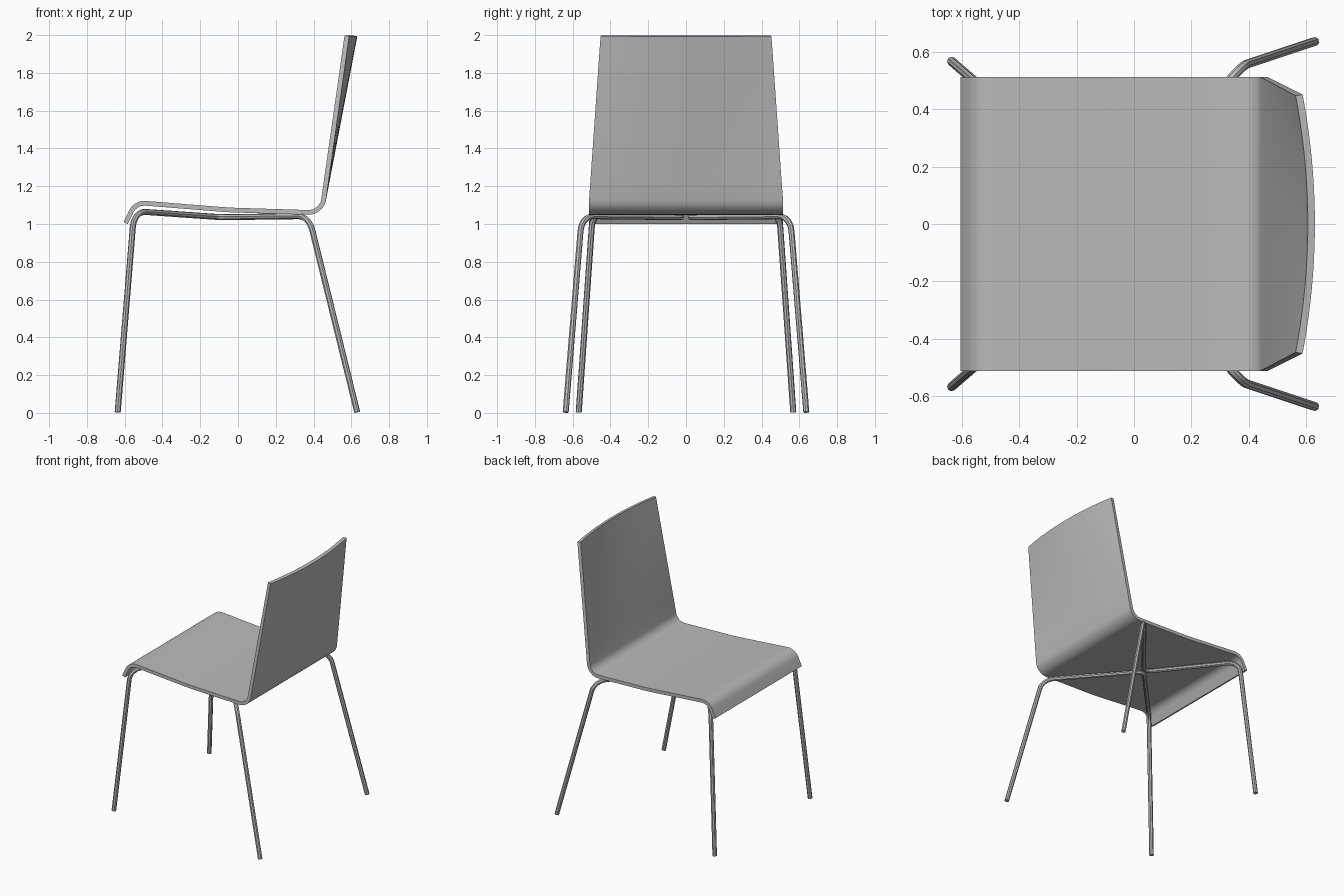
import bpy, bmesh, math
from mathutils import Vector

cube = bpy.data.objects.get("Cube")
if cube:
    bpy.data.objects.remove(cube, do_unlink=True)

grey = bpy.data.materials.new("mid_grey")
grey.use_nodes = True
grey.diffuse_color = (0.5, 0.5, 0.5, 1)
grey.node_tree.nodes["Principled BSDF"].inputs["Base Color"].default_value = (0.5, 0.5, 0.5, 1)


def rounded_path(points, radii, steps=8):
    """Polyline whose inner corners are replaced by arcs of the given radii."""
    pts = [Vector(p) for p in points]
    path = [pts[0]]
    for before, corner, after, radius in zip(pts, pts[1:], pts[2:], radii):
        a = (before - corner).normalized()
        b = (after - corner).normalized()
        half = a.angle(b) / 2
        centre = corner + (a + b).normalized() * radius / math.sin(half)
        reach = radius / math.tan(half)
        start = corner + a * reach - centre
        end = corner + b * reach - centre
        sweep = math.pi - 2 * half
        for i in range(steps + 1):
            t = i / steps
            path.append(centre + (start * math.sin((1 - t) * sweep)
                                  + end * math.sin(t * sweep)) / math.sin(sweep))
    path.append(pts[-1])
    return path


def link(name, data):
    obj = bpy.data.objects.new(name, data)
    bpy.context.collection.objects.link(obj)
    data.materials.append(grey)
    bpy.ops.object.select_all(action='DESELECT')
    obj.select_set(True)
    bpy.context.view_layer.objects.active = obj
    return obj


# Seat and backrest: one bent sheet, tapering and curving towards the top
profile = rounded_path(
    [(-0.606, 0, 1.01), (-0.55, 0, 1.127), (-0.05, 0, 1.087), (0.43, 0, 1.072), (0.607, 0, 1.998)],
    [0.09, 1.5, 0.07])
foot, top = profile[-2], profile[-1]
profile[-1:] = [foot.lerp(top, i / 8) for i in range(1, 9)]
ACROSS = 20
bm = bmesh.new()
rows = []
for p in profile:
    rise = max(0, (p.z - 1.12) / 0.88)
    half_width = 0.514 - 0.066 * rise
    row = []
    for j in range(ACROSS + 1):
        s = 2 * j / ACROSS - 1
        row.append(bm.verts.new((p.x - 0.043 * rise * s * s, s * half_width, p.z)))
    rows.append(row)
for r0, r1 in zip(rows, rows[1:]):
    for j in range(ACROSS):
        bm.faces.new((r0[j], r1[j], r1[j + 1], r0[j + 1]))
mesh = bpy.data.meshes.new("seat_shell")
bm.to_mesh(mesh)
bm.free()
shell = link("seat_shell", mesh)
solid = shell.modifiers.new("thickness", 'SOLIDIFY')
solid.thickness = 0.025
solid.offset = -1
bpy.ops.object.modifier_apply(modifier=solid.name)
bpy.ops.object.shade_smooth_by_angle(angle=math.radians(35))

# Legs: one bent tube per side, running from front foot to seat centre to back foot
for name, side in (("left_side_legs", 1), ("right_side_legs", -1)):
    path = rounded_path(
        [(-0.637, 0.568 * side, 0.003), (-0.55, 0.493 * side, 1.068),
         (-0.09, 0.0, 1.036),
         (0.375, 0.552 * side, 1.042), (0.631, 0.637 * side, 0.004)],
        [0.09, 0.05, 0.1])
    curve = bpy.data.curves.new(name, 'CURVE')
    curve.dimensions = '3D'
    curve.bevel_depth = 0.016
    curve.bevel_resolution = 2
    curve.use_fill_caps = True
    spline = curve.splines.new('POLY')
    spline.points.add(len(path) - 1)
    for point, co in zip(spline.points, path):
        point.co = (*co, 1)
    link(name, curve)
    bpy.ops.object.convert(target='MESH')
    bpy.ops.object.shade_smooth_by_angle(angle=math.radians(35))
